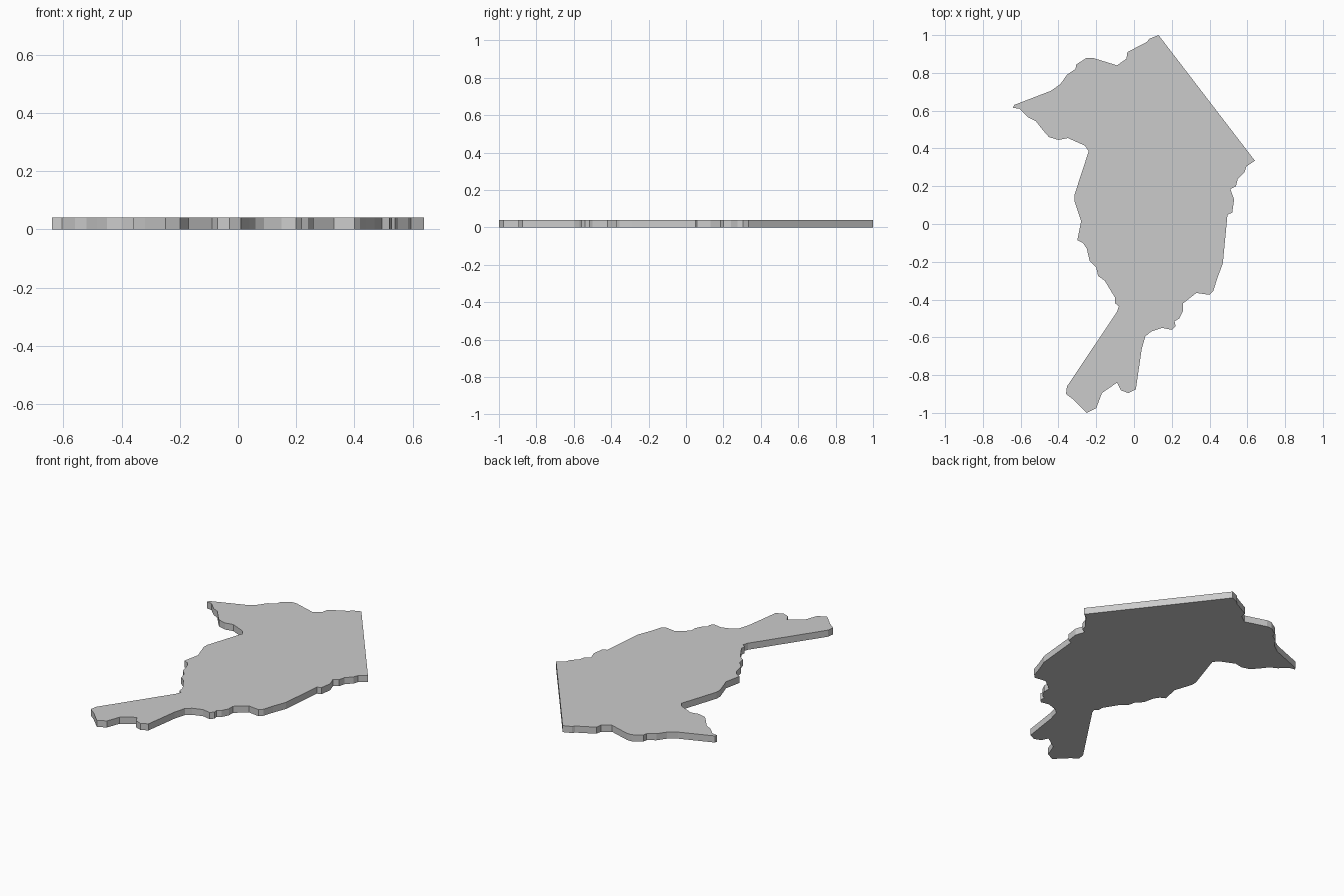
import bpy
import bmesh

THICKNESS = 0.04

# Map outline, clockwise from the northern tip
outline = [
    # east side
    (.13, 1.0), (.64, .335), (.595, .305), (.585, .275), (.55, .24), (.54, .20),
    (.51, .185), (.53, .13), (.52, .06), (.495, .05), (.47, -.21), (.44, -.29),
    (.42, -.355), (.40, -.375), (.33, -.365), (.26, -.42), (.26, -.46),
    (.24, -.50), (.215, -.515), (.22, -.54), (.20, -.56), (.15, -.55),
    (.09, -.57), (.06, -.595), (.04, -.665), (.01, -.875),
    # southern foot
    (-.03, -.895), (-.07, -.88), (-.09, -.84), (-.17, -.895), (-.20, -.975),
    (-.25, -1.0), (-.32, -.93), (-.36, -.90), (-.355, -.86),
    # west side
    (-.09, -.465), (-.08, -.435), (-.10, -.42), (-.10, -.39), (-.125, -.35),
    (-.155, -.30), (-.19, -.275), (-.20, -.23), (-.235, -.195), (-.25, -.13),
    (-.27, -.10), (-.30, -.085), (-.28, .015), (-.315, .12), (-.315, .155),
    (-.24, .385), (-.26, .415), (-.35, .455), (-.40, .445), (-.45, .46),
    (-.485, .50), (-.52, .545), (-.56, .565), (-.605, .61), (-.64, .615),
    # north side
    (-.635, .63), (-.44, .705), (-.39, .74), (-.355, .79), (-.31, .82),
    (-.305, .845), (-.25, .88), (-.22, .88), (-.09, .84), (-.04, .875),
    (-.035, .91), (.07, .965), (.08, .98),
]

# Flat slab extruded from the outline
bm = bmesh.new()
base = bm.faces.new([bm.verts.new((x, y, 0)) for x, y in outline])
result = bmesh.ops.extrude_face_region(bm, geom=[base], use_keep_orig=True)
top = [v for v in result["geom"] if isinstance(v, bmesh.types.BMVert)]
bmesh.ops.translate(bm, verts=top, vec=(0, 0, THICKNESS))
bmesh.ops.recalc_face_normals(bm, faces=bm.faces)

mesh = bpy.data.meshes.new("region_slab")
bm.to_mesh(mesh)
bm.free()
slab = bpy.data.objects.new("region_slab", mesh)
bpy.context.collection.objects.link(slab)
